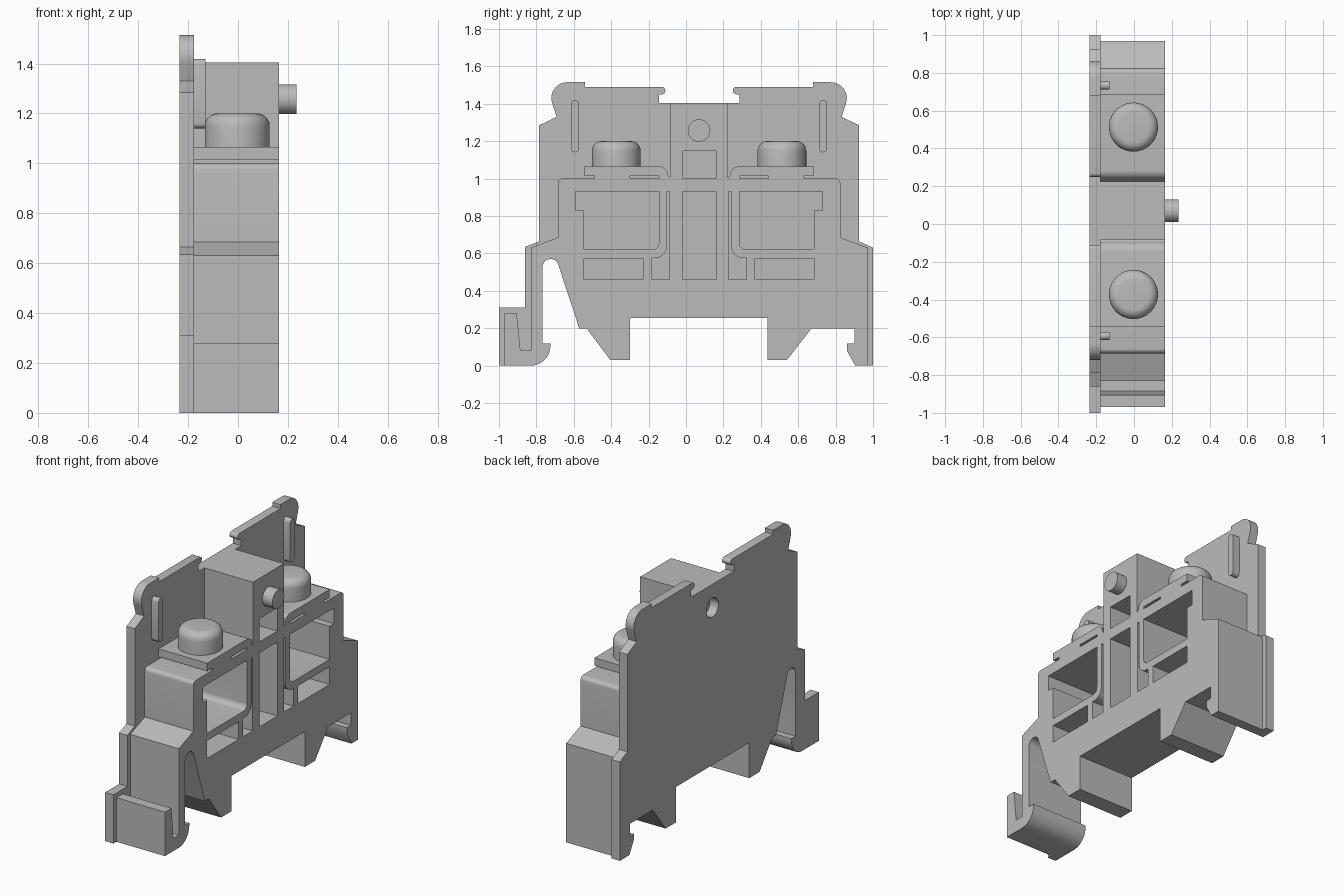
import bpy, bmesh
from math import cos, sin, radians
from mathutils import Matrix

if "Cube" in bpy.data.objects:
    bpy.data.objects.remove(bpy.data.objects["Cube"])

MID = 0.07                      # mirror line of the housing along y
BACK, SEAM, FACE = -0.235, -0.177, 0.165

grey = bpy.data.materials.new("plain grey")
grey.use_nodes = True
grey.diffuse_color = (0.5, 0.5, 0.5, 1)
grey.node_tree.nodes["Principled BSDF"].inputs["Base Color"].default_value = (0.5, 0.5, 0.5, 1)


def arc(cy, cz, r, a0, a1, n=10):
    angles = [radians(a0 + (a1 - a0) * i / n) for i in range(n + 1)]
    return [(cy + r * cos(a), cz + r * sin(a)) for a in angles]


def mirrored(pts):
    return [(2 * MID - y, z) for y, z in reversed(pts)]


def rect(y0, y1, z0, z1):
    return [(y0, z0), (y1, z0), (y1, z1), (y0, z1)]


def finish(name, bm):
    bmesh.ops.recalc_face_normals(bm, faces=bm.faces)
    mesh = bpy.data.meshes.new(name)
    bm.to_mesh(mesh)
    bm.free()
    mesh.materials.append(grey)
    ob = bpy.data.objects.new(name, mesh)
    bpy.context.collection.objects.link(ob)
    return ob


def prisms(name, outlines, x0, x1):
    """Extrude closed (y, z) outlines along x."""
    bm = bmesh.new()
    for pts in outlines:
        face = bm.faces.new([bm.verts.new((x0, y, z)) for y, z in pts])
        out = bmesh.ops.extrude_face_region(bm, geom=[face])
        moved = [v for v in out["geom"] if isinstance(v, bmesh.types.BMVert)]
        bmesh.ops.translate(bm, verts=moved, vec=(x1 - x0, 0, 0))
    return finish(name, bm)


def select(ob):
    bpy.ops.object.select_all(action="DESELECT")
    ob.select_set(True)
    bpy.context.view_layer.objects.active = ob


def cut(ob, outlines):
    tool = prisms("cutter", outlines, -0.4, 0.4)
    tool.hide_render = True
    mod = ob.modifiers.new("openings", "BOOLEAN")
    mod.operation, mod.solver, mod.object = "DIFFERENCE", "EXACT", tool
    select(ob)
    bpy.ops.object.modifier_apply(modifier=mod.name)
    bpy.data.objects.remove(tool)


def smooth(ob):
    select(ob)
    bpy.ops.object.shade_smooth_by_angle(angle=radians(30))


# Shared underside: hook, spring gap, rail feet and rail notch
under = (arc(-0.83, 0.105, 0.105, -90, 0)
         + [(-0.725, 0.118), (-0.767, 0.118)]
         + arc(-0.724, 0.527, 0.043, 180, 15)
         + [(-0.57, 0.197), (-0.53, 0.197), (-0.405, 0.03), (-0.3, 0.03),
            (-0.3, 0.255), (0.437, 0.255), (0.437, 0.03), (0.54, 0.03),
            (0.67, 0.197), (0.9, 0.197), (0.9, 0.118), (0.86, 0.118),
            (0.86, 0.08), (0.905, 0)])

# Side plate with rounded ears and lips
plate_half = ([(0.925, 0.665), (0.925, 1.285), (0.832, 1.33)]
              + arc(0.775, 1.43, 0.085, -20, 90)
              + [(0.68, 1.515), (0.68, 1.49)]
              + arc(0.27, 1.47, 0.02, 90, 270, 8)
              + [(0.285, 1.45), (0.285, 1.405)])
plate = prisms("side_plate", [[(-1, 0)] + under + [(1, 0), (1, 0.63)] + plate_half
                              + mirrored(plate_half)
                              + [(-0.86, 0.635), (-0.86, 0.31), (-1, 0.31)]], BACK, SEAM)
cut(plate, [arc(MID, 1.257, 0.06, 0, 348.75, 31)])
smooth(plate)

# Housing with clamp platforms and a raised middle block
body_half = ([(0.825, 0.685)] + arc(0.8, 0.975, 0.025, 0, 90, 6)
             + [(0.63, 1.0), (0.63, 1.015), (0.685, 1.015), (0.685, 1.065)]
             + arc(0.285, 1.015, 0.05, 90, 180, 8)
             + [(0.225, 1.003), (0.225, 1.405)])
body = prisms("housing", [[(-0.97, 0)] + under + [(0.97, 0), (0.97, 0.63)] + body_half
                          + mirrored(body_half)
                          + [(-0.83, 0.63), (-0.83, 0.08), (-0.885, 0.08),
                             (-0.905, 0.28), (-0.97, 0.28)]], SEAM, FACE)

# Openings in one half: wire chamber, lower pocket, side channel, slit
chamber = ([(-0.59, 0.93), (-0.59, 0.83), (-0.545, 0.83), (-0.545, 0.62)]
           + arc(-0.18, 0.655, 0.035, -90, 0, 6) + [(-0.145, 0.93)])
channel = ([(-0.183, 0.46), (-0.088, 0.46), (-0.088, 0.93), (-0.102, 0.93)]
           + arc(-0.167, 0.64, 0.065, 0, -75, 8) + [(-0.183, 0.575)])
half = [chamber, channel, rect(-0.545, -0.23, 0.46, 0.572), rect(-0.3, -0.145, 1.0, 1.014)]
middle = [rect(-0.02, 0.16, 0.46, 0.93), rect(-0.02, 0.16, 1.0, 1.147)]
cut(body, half + [mirrored(p) for p in half] + middle)
smooth(body)

# Raised ribs on the plate
rib = arc(-0.593, 1.397, 0.022, 0, 180, 8) + arc(-0.593, 1.162, 0.022, 180, 360, 8)
for side, pts in (("front", rib), ("back", mirrored(rib))):
    smooth(prisms(side + "_rib", [pts], SEAM - 0.01, -0.13))

# Locating peg
smooth(prisms("locating_peg", [arc(MID, 1.257, 0.06, 0, 348.75, 31)], FACE - 0.01, 0.235))

# Clamp screws with rounded heads
for side, y in (("front", -0.373), ("back", 2 * MID + 0.373)):
    bm = bmesh.new()
    bmesh.ops.create_cone(bm, cap_ends=True, segments=48, radius1=0.13, radius2=0.13,
                          depth=0.145, matrix=Matrix.Translation((-0.003, y, 1.1275)))
    rim = [e for e in bm.edges if all(v.co.z > 1.15 for v in e.verts)]
    bmesh.ops.bevel(bm, geom=rim, offset=0.05, segments=6, profile=0.5, affect="EDGES")
    smooth(finish(side + "_screw", bm))
